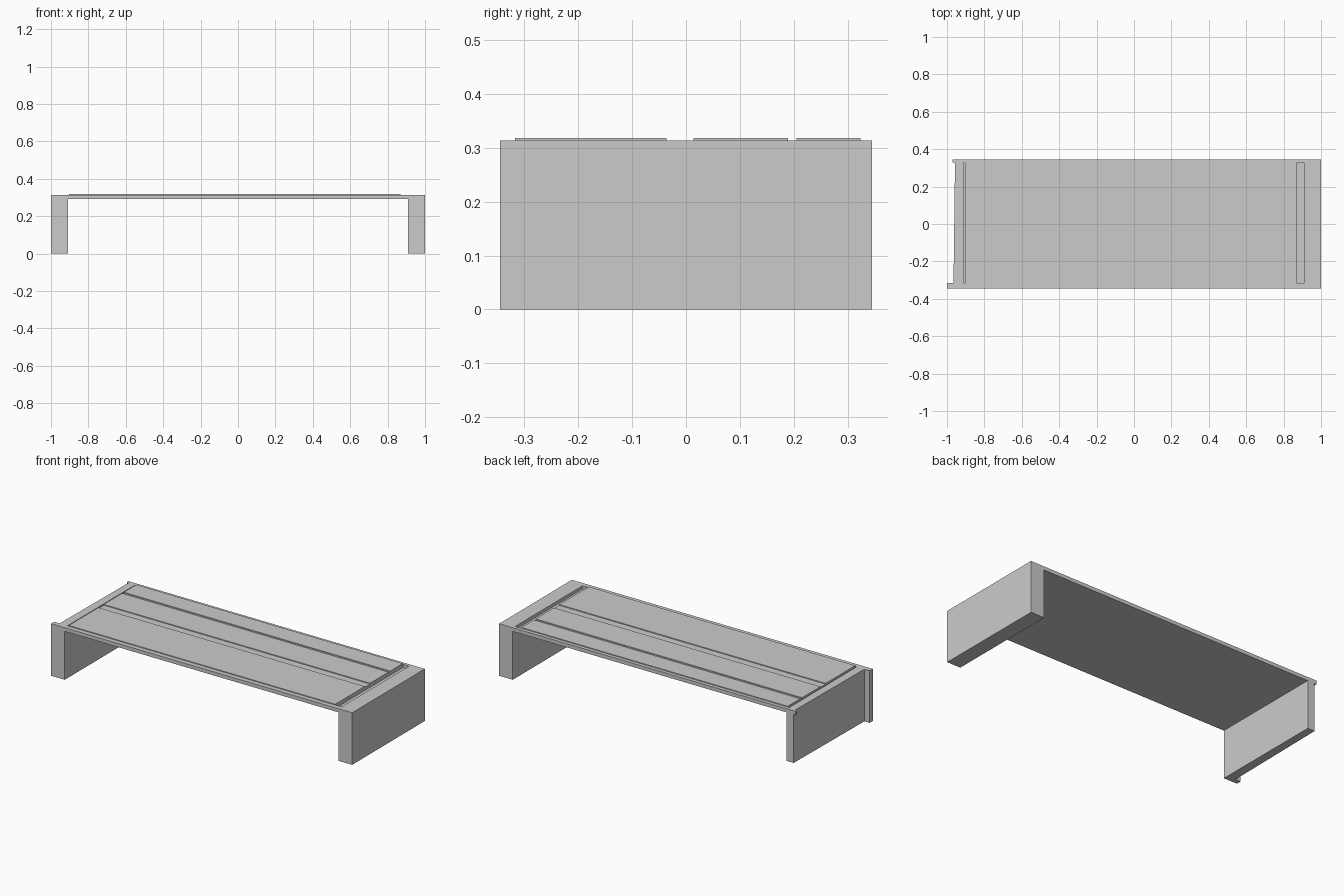
import bpy, bmesh

if "Cube" in bpy.data.objects:
    bpy.data.objects.remove(bpy.data.objects["Cube"])

TOP, UNDER, RAISED = 0.313, 0.291, 0.318
HALF_DEPTH = 0.345


def prism(name, ring, offset):
    """Extrude a closed ring of points along an offset vector."""
    bm = bmesh.new()
    face = bm.faces.new([bm.verts.new(p) for p in ring])
    out = bmesh.ops.extrude_face_region(bm, geom=[face])
    moved = [v for v in out["geom"] if isinstance(v, bmesh.types.BMVert)]
    bmesh.ops.translate(bm, verts=moved, vec=offset)
    bmesh.ops.recalc_face_normals(bm, faces=bm.faces)
    mesh = bpy.data.meshes.new(name)
    bm.to_mesh(mesh)
    bm.free()
    obj = bpy.data.objects.new(name, mesh)
    bpy.context.collection.objects.link(obj)
    return obj


def box(name, x0, x1, y0, y1, z0, z1):
    ring = [(x0, y0, z0), (x1, y0, z0), (x1, y1, z0), (x0, y1, z0)]
    return prism(name, ring, (0, 0, z1 - z0))


def cut(target, cutter):
    mod = target.modifiers.new("cut", "BOOLEAN")
    mod.operation = "DIFFERENCE"
    mod.solver = "EXACT"
    mod.object = cutter
    bpy.context.view_layer.objects.active = target
    bpy.ops.object.modifier_apply(modifier=mod.name)
    bpy.data.objects.remove(cutter)


# Bench body: top slab and both slab legs as one profile
profile = [(-1, 0), (-0.91, 0), (-0.91, UNDER), (0.91, UNDER),
           (0.91, 0), (1, 0), (1, TOP), (-1, TOP)]
body = prism("bench_body", [(x, -HALF_DEPTH, z) for x, z in profile],
             (0, 2 * HALF_DEPTH, 0))

# Recessed left end, leaving a full-height front flange
recess = [(-1.1, -0.315, -0.1), (-0.965, -0.315, -0.1),
          (-0.957, 0.33, -0.1), (-1.1, 0.33, -0.1)]
cut(body, prism("left_recess", recess, (0, 0, 0.6)))

# Back left corner: leg trimmed below a small top lip
cut(body, box("left_leg_trim", -1.1, -0.9575, 0.32, 0.4, -0.1, UNDER))
cut(body, box("left_lip_trim", -1.1, -0.97, 0.32, 0.4, UNDER - 0.02, 0.4))

# Slots at both ends of the deck, down to a thin floor
for name, x0, x1 in (("left_slot", -0.912, -0.903), ("right_slot", 0.868, 0.909)):
    cut(body, box(name, x0, x1, -0.315, 0.325, UNDER + 0.002, 0.4))

# Raised top boards
boards = [("front_board", -0.317, -0.036), ("middle_board", 0.014, 0.189),
          ("back_board", 0.205, 0.324)]
for name, y0, y1 in boards:
    box(name, -0.903, 0.868, y0, y1, TOP, RAISED)
